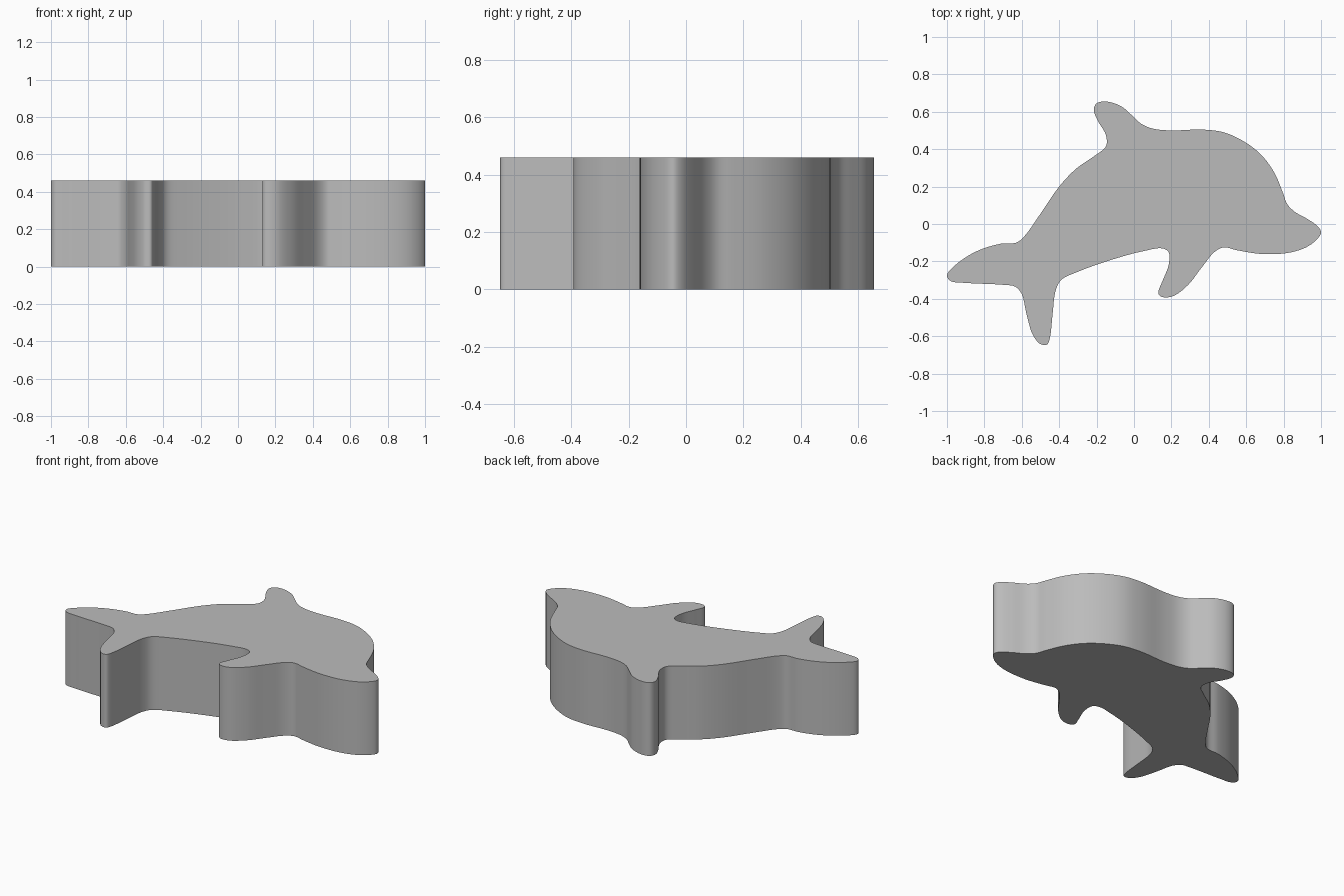
import bpy
import bmesh
from mathutils import Vector

HEIGHT = 0.46
STEPS = 5

cube = bpy.data.objects.get("Cube")
if cube:
    bpy.data.objects.remove(cube, do_unlink=True)

# Outline control points, one run per body feature
snout_top = [(1, -.045), (.985, -.015), (.93, .025), (.86, .065), (.82, .105)]
back = [(.795, .17), (.75, .275), (.68, .37), (.59, .44), (.48, .49),
        (.36, .505), (.2, .5), (.1, .51), (.04, .535)]
dorsal_fin = [(-.01, .58), (-.07, .63), (-.15, .655), (-.2, .645), (-.215, .61),
              (-.195, .555), (-.15, .475), (-.15, .415)]
rear_back = [(-.21, .365), (-.31, .295), (-.4, .2), (-.5, .055), (-.59, -.07)]
upper_fluke = [(-.63, -.1), (-.71, -.105), (-.84, -.145), (-.95, -.215),
               (-1, -.275), (-.98, -.305), (-.9, -.315), (-.7, -.325)]
lower_fluke = [(-.635, -.335), (-.6, -.375), (-.575, -.48), (-.54, -.595),
               (-.5, -.642), (-.465, -.645), (-.45, -.61), (-.435, -.48),
               (-.42, -.36)]
belly = [(-.39, -.3), (-.3, -.255), (-.1, -.185), (.05, -.145), (.15, -.13)]
flipper = [(.185, -.15), (.185, -.22), (.15, -.31), (.13, -.37), (.15, -.39),
           (.21, -.385), (.29, -.325), (.36, -.235), (.43, -.15)]
chin = [(.48, -.125), (.55, -.14), (.68, -.16), (.82, -.155), (.92, -.125),
        (.98, -.08)]
outline = (snout_top + back + dorsal_fin + rear_back + upper_fluke
           + lower_fluke + belly + flipper + chin)


def smooth_loop(points, steps):
    """Closed centripetal spline through the points."""
    pts = [Vector(p) for p in points]
    count = len(pts)
    result = []
    for i in range(count):
        a, b, c, d = (pts[(i + k) % count] for k in (-1, 0, 1, 2))
        ta = 0
        tb = ta + (b - a).length ** 0.5
        tc = tb + (c - b).length ** 0.5
        td = tc + (d - c).length ** 0.5
        for s in range(steps):
            t = tb + (tc - tb) * s / steps
            ab = a.lerp(b, (t - ta) / (tb - ta))
            bc = b.lerp(c, (t - tb) / (tc - tb))
            cd = c.lerp(d, (t - tc) / (td - tc))
            abc = ab.lerp(bc, (t - ta) / (tc - ta))
            bcd = bc.lerp(cd, (t - tb) / (td - tb))
            result.append(abc.lerp(bcd, (t - tb) / (tc - tb)))
    return result


# Flat profile extruded straight up
bm = bmesh.new()
base = bm.faces.new([bm.verts.new((p.x, p.y, 0)) for p in smooth_loop(outline, STEPS)])
extruded = bmesh.ops.extrude_face_region(bm, geom=[base], use_keep_orig=True)
top_verts = [g for g in extruded["geom"] if isinstance(g, bmesh.types.BMVert)]
bmesh.ops.translate(bm, vec=(0, 0, HEIGHT), verts=top_verts)
bmesh.ops.recalc_face_normals(bm, faces=bm.faces)

mesh = bpy.data.meshes.new("dolphin_body")
bm.to_mesh(mesh)
bm.free()
body = bpy.data.objects.new("dolphin_body", mesh)
bpy.context.collection.objects.link(body)

# Single plain grey
grey = bpy.data.materials.new("plain_grey")
grey.use_nodes = True
colour = (0.5, 0.5, 0.5, 1)
grey.diffuse_color = colour
grey.node_tree.nodes["Principled BSDF"].inputs["Base Color"].default_value = colour
mesh.materials.append(grey)

# Smooth wall, crisp rims
bpy.ops.object.select_all(action="DESELECT")
body.select_set(True)
bpy.context.view_layer.objects.active = body
bpy.ops.object.shade_smooth_by_angle(angle=0.6)
